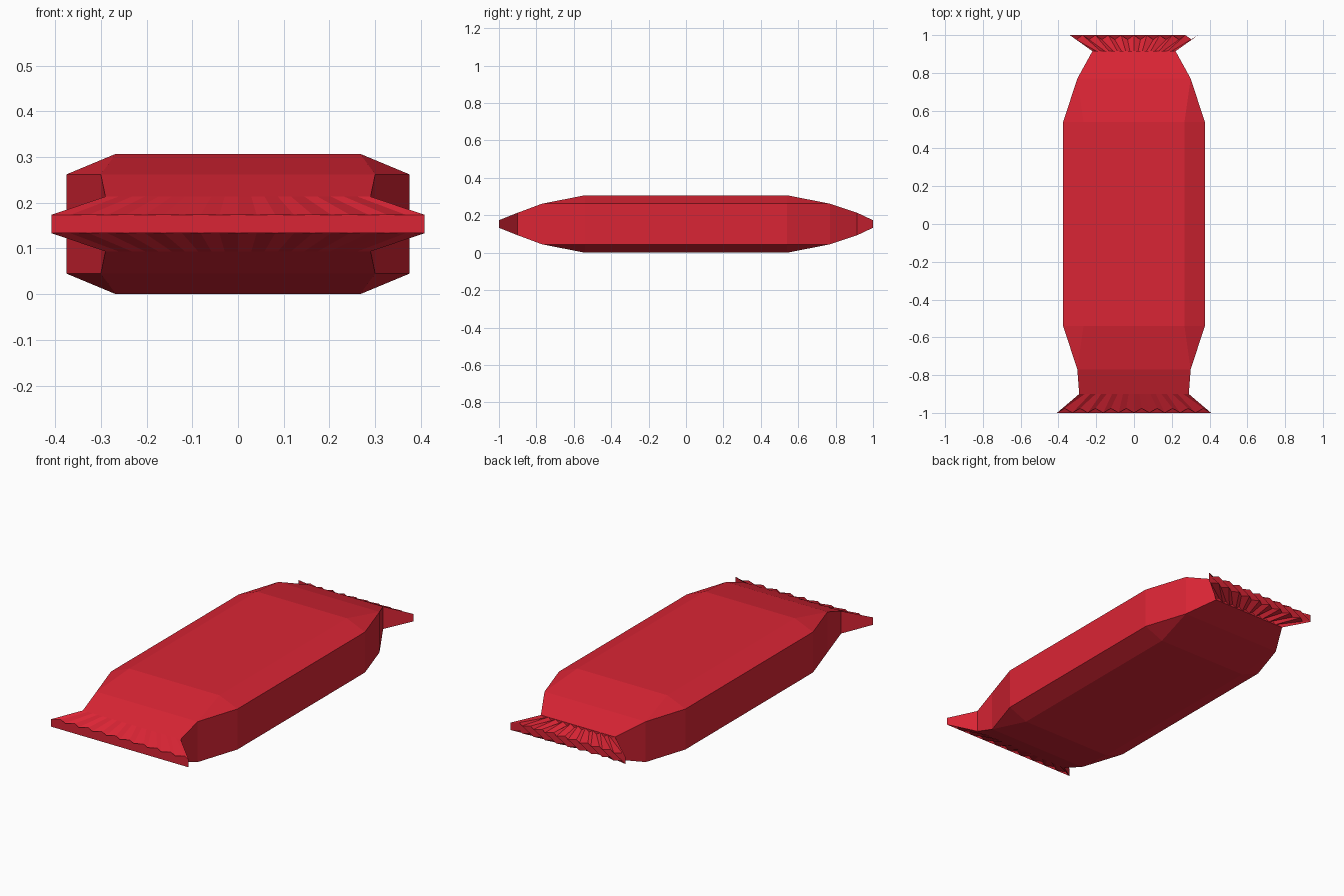
import bpy, bmesh

if "Cube" in bpy.data.objects:
    bpy.data.objects.remove(bpy.data.objects["Cube"])

MID = 0.1535   # height of the wrapper's centre plane

foil = bpy.data.materials.new("red_foil")
foil.diffuse_color = (0.70, 0.018, 0.035, 1)
foil.use_nodes = True
foil.node_tree.nodes["Principled BSDF"].inputs["Base Color"].default_value = foil.diffuse_color


def make_object(name, bm):
    bmesh.ops.remove_doubles(bm, verts=bm.verts, dist=1e-5)
    bmesh.ops.dissolve_degenerate(bm, edges=bm.edges, dist=1e-5)
    bmesh.ops.recalc_face_normals(bm, faces=bm.faces)
    mesh = bpy.data.meshes.new(name)
    bm.to_mesh(mesh)
    bm.free()
    mesh.materials.append(foil)
    obj = bpy.data.objects.new(name, mesh)
    bpy.context.collection.objects.link(obj)
    return obj


def loft(name, rings):
    """Skin a list of equal-length closed rings and cap both ends."""
    bm = bmesh.new()
    rows = [[bm.verts.new(p) for p in ring] for ring in rings]
    n = len(rows[0])
    for a, b in zip(rows, rows[1:]):
        for i in range(n):
            j = (i + 1) % n
            bm.faces.new((a[i], a[j], b[j], b[i]))
    bm.faces.new(rows[0])
    bm.faces.new(rows[-1])
    return make_object(name, bm)


def octagon(y, w, side, t, h):
    """Chamfered section: half width w, flat top half width t, half height h."""
    half = [(w, -side), (w, side), (t, h), (-t, h)]
    pts = half + [(-x, -z) for x, z in half]
    return [(x, y, MID + z) for x, z in pts]


# Puffy body: chamfered middle, pinching to plain rectangles at the ends
loft("wrapper_body", [
    octagon(-0.90, 0.290, 0.060, 0.290, 0.060),
    octagon(-0.77, 0.300, 0.1085, 0.300, 0.1085),
    octagon(-0.54, 0.375, 0.1085, 0.267, 0.1535),
    octagon(0.54, 0.375, 0.1085, 0.267, 0.1535),
    octagon(0.77, 0.300, 0.1085, 0.300, 0.1085),
    octagon(0.915, 0.220, 0.060, 0.220, 0.060),
])


def crimp(name, y_in, y_out, w_in, w_out, dip, teeth=10):
    """Flared seal with a zigzag outer edge and radiating pleats."""
    sign = 1 if y_out > 0 else -1
    inner, outer = [], []
    for s in (1, -1):                      # upper row, then lower row back
        for k in range(-teeth, teeth + 1):
            u = s * k / teeth
            odd = k % 2
            inner.append((u * w_in, y_in, MID + s * (0.060 - dip * odd)))
            outer.append((u * w_out, y_out - sign * 0.024 * odd, MID + s * 0.020))
    return loft(name, [inner, outer])


# Crimped end seals
crimp("front_crimp", -0.90, -1.0, 0.290, 0.408, 0.0)
crimp("back_crimp", 0.915, 1.0, 0.220, 0.340, 0.015)
